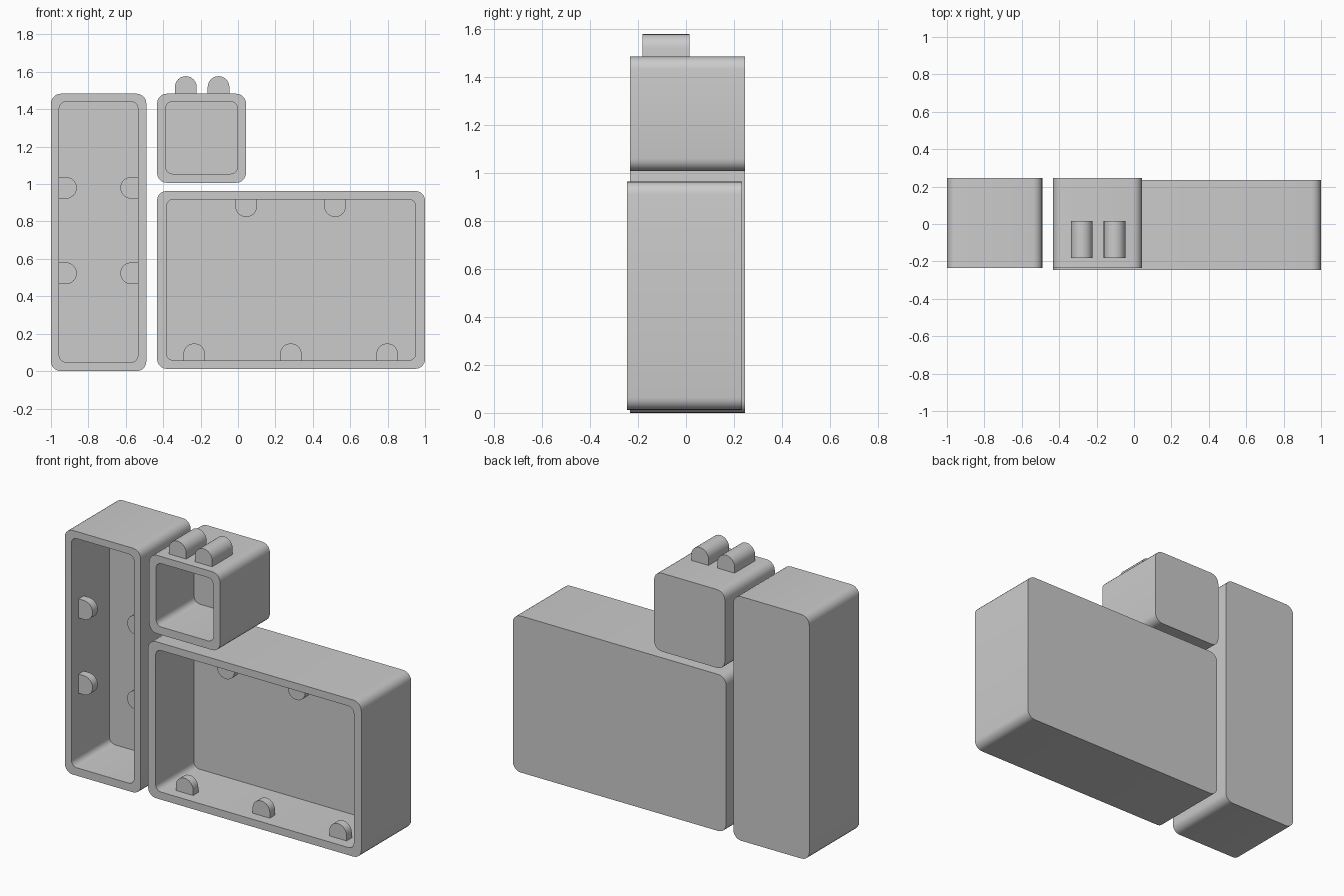
import bpy, bmesh
from math import sin, cos, pi

if "Cube" in bpy.data.objects:
    bpy.data.objects.remove(bpy.data.objects["Cube"])

SEG = 5          # segments per rounded corner
POCKET = 0.366   # depth of each tray's recess


def finish(name, bm):
    bmesh.ops.recalc_face_normals(bm, faces=bm.faces)
    mesh = bpy.data.meshes.new(name)
    bm.to_mesh(mesh)
    bm.free()
    ob = bpy.data.objects.new(name, mesh)
    bpy.context.collection.objects.link(ob)
    bpy.context.view_layer.objects.active = ob
    bpy.ops.object.select_all(action='DESELECT')
    ob.select_set(True)
    bpy.ops.object.shade_smooth_by_angle(angle=0.6)
    return ob


def rounded_rect(x0, x1, z0, z1, r):
    corners = [(x1 - r, z1 - r), (x0 + r, z1 - r), (x0 + r, z0 + r), (x1 - r, z0 + r)]
    return [(cx + r * cos((k + i / SEG) * pi / 2), cz + r * sin((k + i / SEG) * pi / 2))
            for k, (cx, cz) in enumerate(corners) for i in range(SEG + 1)]


def tray(name, outer, inner, y0, y1):
    """Rounded box with a rounded pocket open to the front."""
    bm = bmesh.new()
    out = rounded_rect(*outer, 0.052)
    inn = rounded_rect(*inner, 0.036)
    loops = [[bm.verts.new((x, y, z)) for x, z in pts]
             for pts, y in ((out, y1), (out, y0), (inn, y0), (inn, y0 + POCKET))]
    n = len(out)
    for a, b in zip(loops, loops[1:]):
        for i in range(n):
            j = (i + 1) % n
            bm.faces.new((a[i], a[j], b[j], b[i]))
    bm.faces.new(loops[0])
    bm.faces.new(loops[-1])
    return finish(name, bm)


def peg(name, x, z, up, y0, y1):
    """Round-topped peg standing on a wall at (x, z), pointing along up."""
    r, h, sink = 0.058, 0.036, 0.01
    prof = [(r, -sink)] + [(r * cos(i * pi / 12), h + r * sin(i * pi / 12))
                           for i in range(13)] + [(-r, -sink)]
    ux, uz = up
    bm = bmesh.new()
    face = bm.faces.new([bm.verts.new((x + s * uz + t * ux, y0, z - s * ux + t * uz))
                         for s, t in prof])
    ext = bmesh.ops.extrude_face_region(bm, geom=[face], use_keep_orig=True)
    moved = [v for v in ext['geom'] if isinstance(v, bmesh.types.BMVert)]
    bmesh.ops.translate(bm, verts=moved, vec=(0, y1 - y0, 0))
    return finish(name, bm)


# Three trays
tray("tall_tray", (-1.0, -0.49, 0.0, 1.483), (-0.956, -0.535, 0.048, 1.44), -0.234, 0.245)
tray("small_tray", (-0.433, 0.043, 1.007, 1.483), (-0.387, -0.002, 1.055, 1.44), -0.234, 0.245)
tray("wide_tray", (-0.433, 1.0, 0.012, 0.963), (-0.382, 0.95, 0.058, 0.918), -0.245, 0.234)

# Shelf pegs on both side walls of the tall tray
for z in (0.98, 0.523):
    peg("tall_tray_peg_left", -0.956, z, (1, 0), -0.165, -0.115)
    peg("tall_tray_peg_right", -0.535, z, (-1, 0), -0.165, -0.115)

# Pegs on the floor and ceiling of the wide tray
for x in (-0.234, 0.282, 0.798):
    peg("wide_tray_floor_peg", x, 0.054, (0, 1), -0.18, -0.13)
for x in (0.044, 0.519):
    peg("wide_tray_ceiling_peg", x, 0.918, (0, -1), -0.18, -0.13)

# Two longer knobs on top of the small tray
for x in (-0.279, -0.104):
    peg("top_knob", x, 1.483, (0, 1), -0.182, 0.015)
